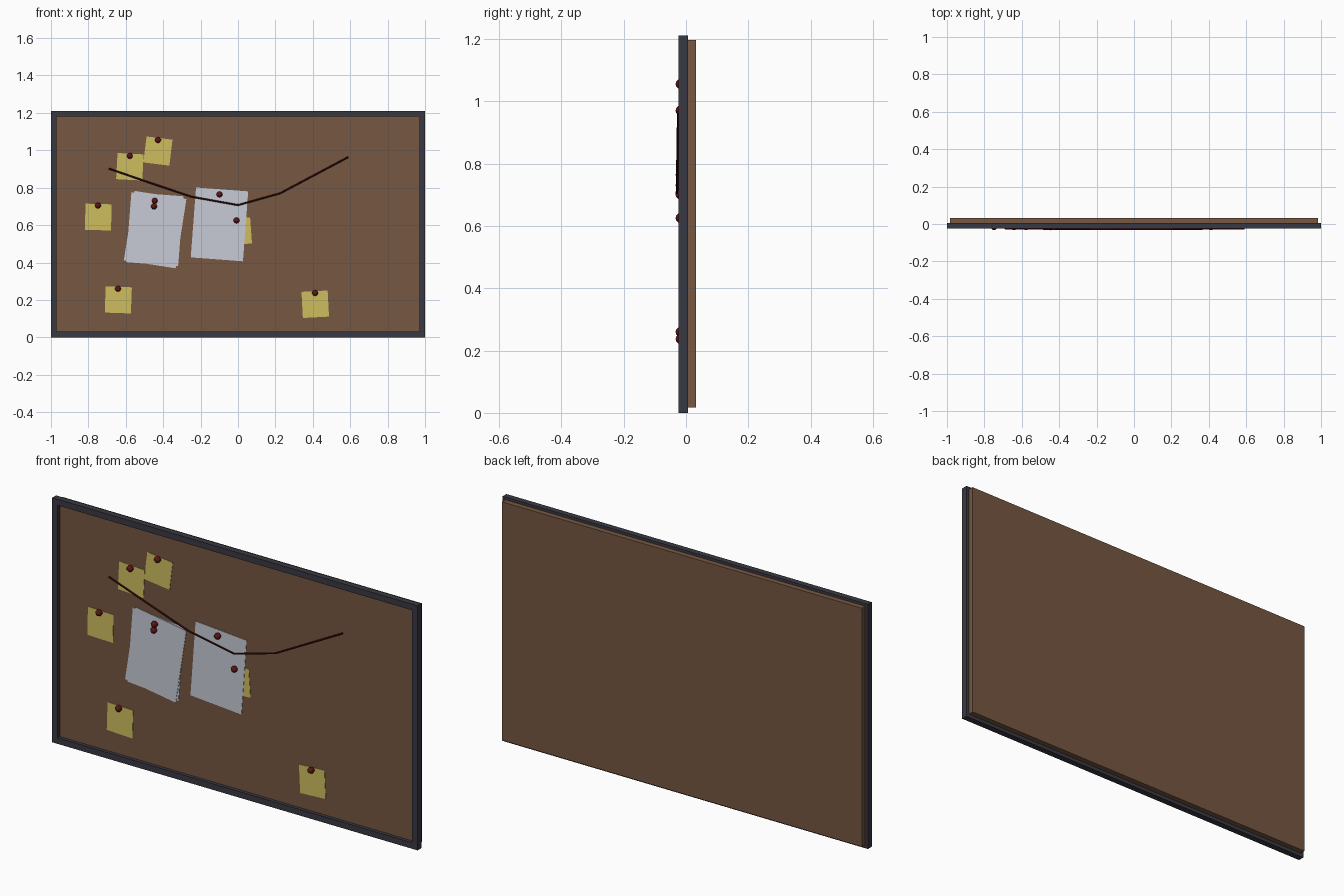
import bpy, bmesh, math
from mathutils import Matrix, Vector

if "Cube" in bpy.data.objects:
    bpy.data.objects.remove(bpy.data.objects["Cube"])


def material(name, rgb):
    """Flat colour given as sRGB 0-255, stored linear."""
    m = bpy.data.materials.new(name)
    lin = [((c / 255 + 0.055) / 1.055) ** 2.4 for c in rgb]
    m.diffuse_color = (*lin, 1)
    m.use_nodes = True
    m.node_tree.nodes["Principled BSDF"].inputs["Base Color"].default_value = m.diffuse_color
    return m


CORK = material("cork brown", (118, 87, 66))
FRAME = material("frame charcoal", (57, 57, 66))
PAPER = material("paper white", (199, 203, 213))
STICKY = material("sticky yellow", (206, 190, 94))
PIN = material("pin red", (96, 22, 22))
STRING = material("string dark red", (72, 16, 16))


def finish(name, bm, mat):
    me = bpy.data.meshes.new(name)
    bmesh.ops.recalc_face_normals(bm, faces=bm.faces)
    bm.to_mesh(me)
    bm.free()
    me.materials.append(mat)
    ob = bpy.data.objects.new(name, me)
    bpy.context.collection.objects.link(ob)
    return ob


def box(name, centre, size, mat, turn=0):
    """Box turned in the plane of the board; positive turn is clockwise from the front."""
    bm = bmesh.new()
    mtx = (Matrix.Translation(centre) @ Matrix.Rotation(math.radians(turn), 4, 'Y')
           @ Matrix.Diagonal((*size, 1)))
    bmesh.ops.create_cube(bm, size=1, matrix=mtx)
    return finish(name, bm, mat)


H = 1.21          # overall height
FRONT = -0.007    # front face of the cork

# cork panel, standing out behind the frame
box("cork_panel", (0, (FRONT + 0.032) / 2, 0.607), (1.97, 0.032 - FRONT, 1.18), CORK)

# mitred frame: square section swept round the four corners
bm = bmesh.new()
rings = []
for sx, sz in ((-1, -1), (1, -1), (1, 1), (-1, 1)):
    rings.append([bm.verts.new((sx * (1 - i), y, H / 2 + sz * (H / 2 - i)))
                  for i, y in ((0, -0.024), (0.03, -0.024), (0.03, 0.006), (0, 0.006))])
for a in range(4):
    for k in range(4):
        p, q = rings[a], rings[(a + 1) % 4]
        bm.faces.new((p[k], q[k], q[(k + 1) % 4], p[(k + 1) % 4]))
finish("frame", bm, FRAME)

# sticky notes: x, z, turn, layer
notes = [(-0.578, 0.912, 3, 0), (-0.428, 0.996, 7, 1), (-0.747, 0.643, 1.5, 0),
         (-0.640, 0.200, 2, 0), (0.413, 0.177, -3, 0), (0.0, 0.567, -4, 0)]
for n, (x, z, turn, layer) in enumerate(notes):
    box(f"sticky_note_{n + 1}", (x, FRONT - 0.001 - 0.002 * layer, z),
        (0.14, 0.002, 0.14), STICKY, turn)

# paper sheets, two of them nearly stacked
sheets = [(-0.445, 0.578, 4.5, 0), (-0.443, 0.576, 8.9, 1), (-0.099, 0.604, 4.3, 1)]
for n, (x, z, turn, layer) in enumerate(sheets):
    box(f"paper_sheet_{n + 1}", (x, FRONT - 0.001 - 0.002 * layer, z),
        (0.28, 0.002, 0.375), PAPER, turn)

# round push pins
pins = [(-0.578, 0.970), (-0.428, 1.055), (-0.749, 0.705), (-0.642, 0.260), (0.412, 0.237),
        (-0.008, 0.625), (-0.445, 0.730), (-0.449, 0.700), (-0.099, 0.764)]
for n, (x, z) in enumerate(pins):
    bm = bmesh.new()
    bmesh.ops.create_uvsphere(bm, u_segments=10, v_segments=6, radius=0.016,
                              matrix=Matrix.Translation((x, -0.0175, z))
                              @ Matrix.Rotation(math.pi / 2, 4, 'X'))
    finish(f"push_pin_{n + 1}", bm, PIN)

# sagging string: thin hexagonal tube along a few points
path = [Vector(p) for p in ((-0.69, -0.025, 0.902), (-0.47, -0.027, 0.826),
                            (-0.25, -0.028, 0.752), (0, -0.029, 0.707),
                            (0.225, -0.028, 0.770), (0.59, -0.025, 0.964))]
bm = bmesh.new()
loops = []
for i, p in enumerate(path):
    d = (path[min(i + 1, len(path) - 1)] - path[max(i - 1, 0)]).normalized()
    side = d.cross(Vector((0, 1, 0))).normalized()
    out = side.cross(d)
    loops.append([bm.verts.new(p + 0.0045 * (side * math.cos(k * math.pi / 3)
                                             + out * math.sin(k * math.pi / 3)))
                  for k in range(6)])
for a, b in zip(loops, loops[1:]):
    for k in range(6):
        bm.faces.new((a[k], a[(k + 1) % 6], b[(k + 1) % 6], b[k]))
bm.faces.new(loops[0])
bm.faces.new(loops[-1])
finish("string", bm, STRING)
